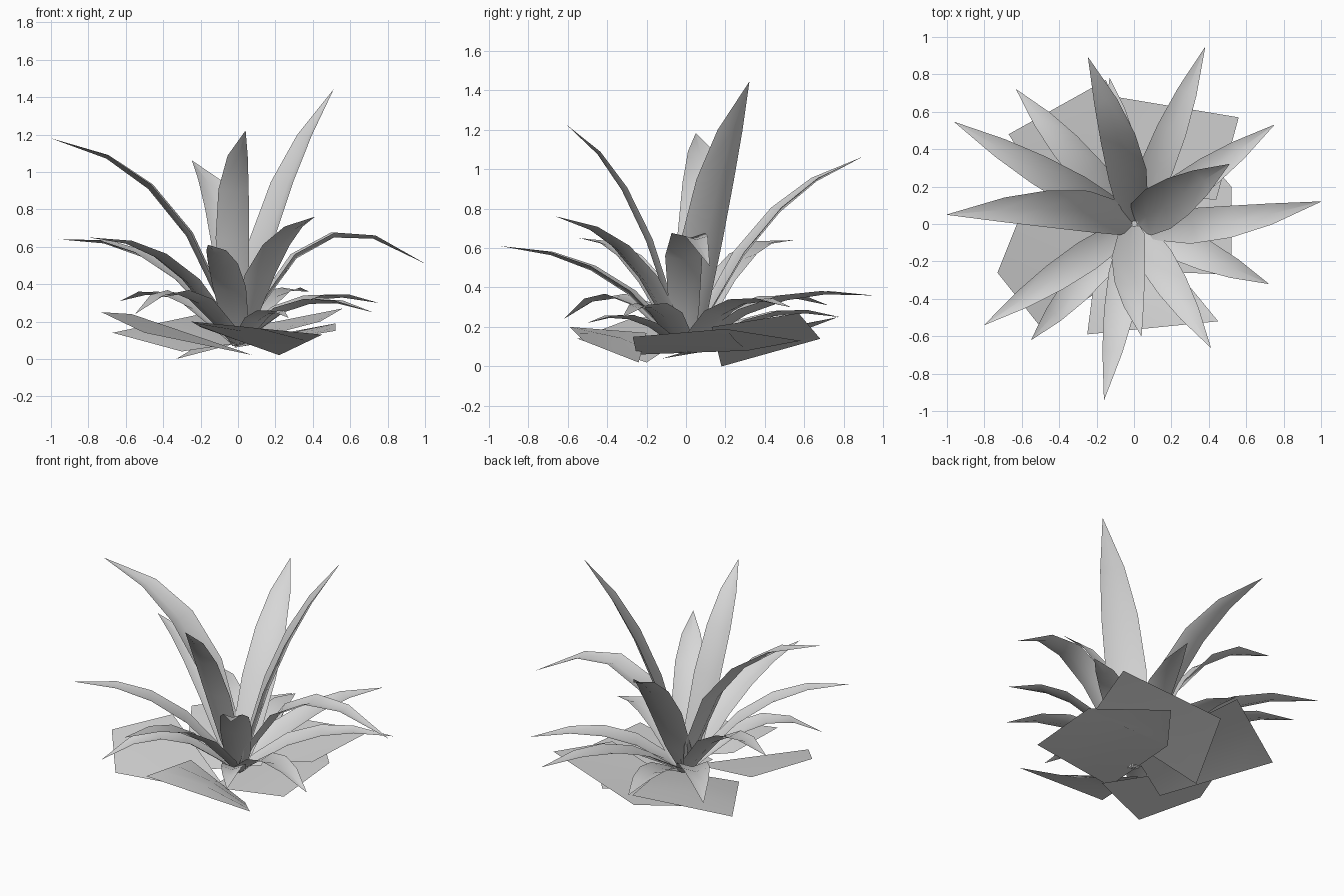
import bpy
from mathutils import Vector

if "Cube" in bpy.data.objects:
    bpy.data.objects.remove(bpy.data.objects["Cube"])

grey = bpy.data.materials.new("plain_grey")
grey.diffuse_color = (0.68, 0.68, 0.68, 1)
grey.use_nodes = True
grey.node_tree.nodes["Principled BSDF"].inputs["Base Color"].default_value = grey.diffuse_color


def sheet(name, rows):
    """Skin a grid of points into a smooth one-sided sheet."""
    n = len(rows[0])
    verts = [p for row in rows for p in row]
    faces = [(i * n + j, i * n + j + 1, (i + 1) * n + j + 1, (i + 1) * n + j)
             for i in range(len(rows) - 1) for j in range(n - 1)]
    mesh = bpy.data.meshes.new(name)
    mesh.from_pydata(verts, [], faces)
    mesh.materials.append(grey)
    for f in mesh.polygons:
        f.use_smooth = True
    ob = bpy.data.objects.new(name, mesh)
    bpy.context.collection.objects.link(ob)
    return ob


# Relative width along a blade: narrow foot, full belly, sharp tip
PROFILE = [(0, 0.3), (0.12, 0.8), (0.36, 1), (0.58, 0.9), (0.78, 0.6), (1, 0.01)]


def blade(name, tip, frac, mid_z, width, drift=0.0, foot_z=0.07):
    """Arching pointed leaf: passes height mid_z at frac of its reach.
    drift bends the middle sideways, to the left when looking outwards."""
    b = Vector(tip)
    out = Vector((b.x, b.y, 0))
    side = Vector((-out.y, out.x, 0)).normalized()
    a = out.normalized() * 0.005 + Vector((0, 0, foot_z))
    m = out * frac + Vector((0, 0, mid_z)) + side * drift
    c = 2 * m - (a + b) / 2
    rows = []
    for t, w in PROFILE:
        p = a * (1 - t) ** 2 + c * 2 * t * (1 - t) + b * t * t
        tangent = ((c - a) * (1 - t) + (b - c) * t).normalized()
        normal = tangent.cross(side)
        half = side * (w * width / 2)
        rows.append([p - half, p - normal * (0.16 * w * width), p + half])
    return sheet(name, rows)


def broad(name, p1, p2, p3, p4, bulge=0.0):
    """Blunt four-cornered ground leaf, gently cupped."""
    p1, p2, p3, p4 = map(Vector, (p1, p2, p3, p4))
    rows = []
    for i in range(4):
        u = i / 3
        row = []
        for j in range(3):
            v = j / 2
            p = p1.lerp(p2, u).lerp(p4.lerp(p3, u), v)
            p.z += bulge * 16 * u * (1 - u) * v * (1 - v)
            row.append(p)
        rows.append(row)
    return sheet(name, rows)


# Tall inner leaves
TALL = [((-1.0, 0.05, 1.18), 0.38, 0.85, 0.22, -0.06),
        ((0.51, 0.32, 1.44), 0.38, 0.84, 0.25, 0.0),
        ((-0.245, 0.89, 1.06), 0.42, 0.73, 0.21, -0.04),
        ((0.04, -0.60, 1.22), 0.42, 0.82, 0.18, -0.045)]
# Arching middle leaves
MIDDLE = [((1.0, 0.12, 0.51), 0.42, 0.65, 0.19, -0.05),
          ((-0.96, 0.545, 0.64), 0.45, 0.53, 0.18),
          ((-0.16, -0.94, 0.61), 0.42, 0.47, 0.18),
          ((0.41, -0.66, 0.76), 0.42, 0.56, 0.19),
          ((-0.80, -0.54, 0.65), 0.45, 0.52, 0.17)]
# Low spreading leaves
LOW = [((0.38, 0.945, 0.36), 0.45, 0.34, 0.18),
       ((0.75, 0.53, 0.30), 0.45, 0.325, 0.18),
       ((-0.63, 0.72, 0.31), 0.50, 0.34, 0.18),
       ((0.72, -0.32, 0.25), 0.45, 0.31, 0.18),
       ((-0.13, 0.78, 0.25), 0.50, 0.27, 0.18),
       ((-0.55, -0.62, 0.24), 0.50, 0.36, 0.17),
       ((0.27, -0.50, 0.22), 0.50, 0.25, 0.14)]
for label, group in (("tall_leaf", TALL), ("middle_leaf", MIDDLE), ("low_leaf", LOW)):
    for k, spec in enumerate(group, 1):
        blade(f"{label}_{k}", *spec)

# Broad blunt leaves overlapping under the centre
broad("ground_leaf_front", (0.22, -0.24, 0.02), (0.45, -0.52, 0.13),
      (-0.25, -0.59, 0.20), (-0.20, -0.20, 0.17), 0.03)
broad("ground_leaf_left", (0.08, -0.20, 0.02), (-0.50, -0.55, 0.14),
      (-0.73, -0.26, 0.25), (-0.57, 0.14, 0.24))
broad("ground_leaf_back", (-0.33, 0.18, 0.0), (-0.10, 0.68, 0.14),
      (0.56, 0.57, 0.27), (0.44, 0.13, 0.20))
broad("ground_leaf_back_left", (-0.30, -0.12, 0.04), (-0.67, 0.48, 0.14),
      (-0.15, 0.77, 0.25), (0.10, 0.10, 0.10), 0.03)
broad("ground_leaf_right", (-0.02, -0.25, 0.06), (0.52, -0.27, 0.15),
      (0.52, 0.20, 0.19), (0.0, 0.31, 0.08))
broad("ground_leaf_right_flap", (0.0, 0.31, 0.08), (0.20, 0.58, 0.13),
      (0.52, 0.20, 0.19), (0.26, 0.25, 0.13))
